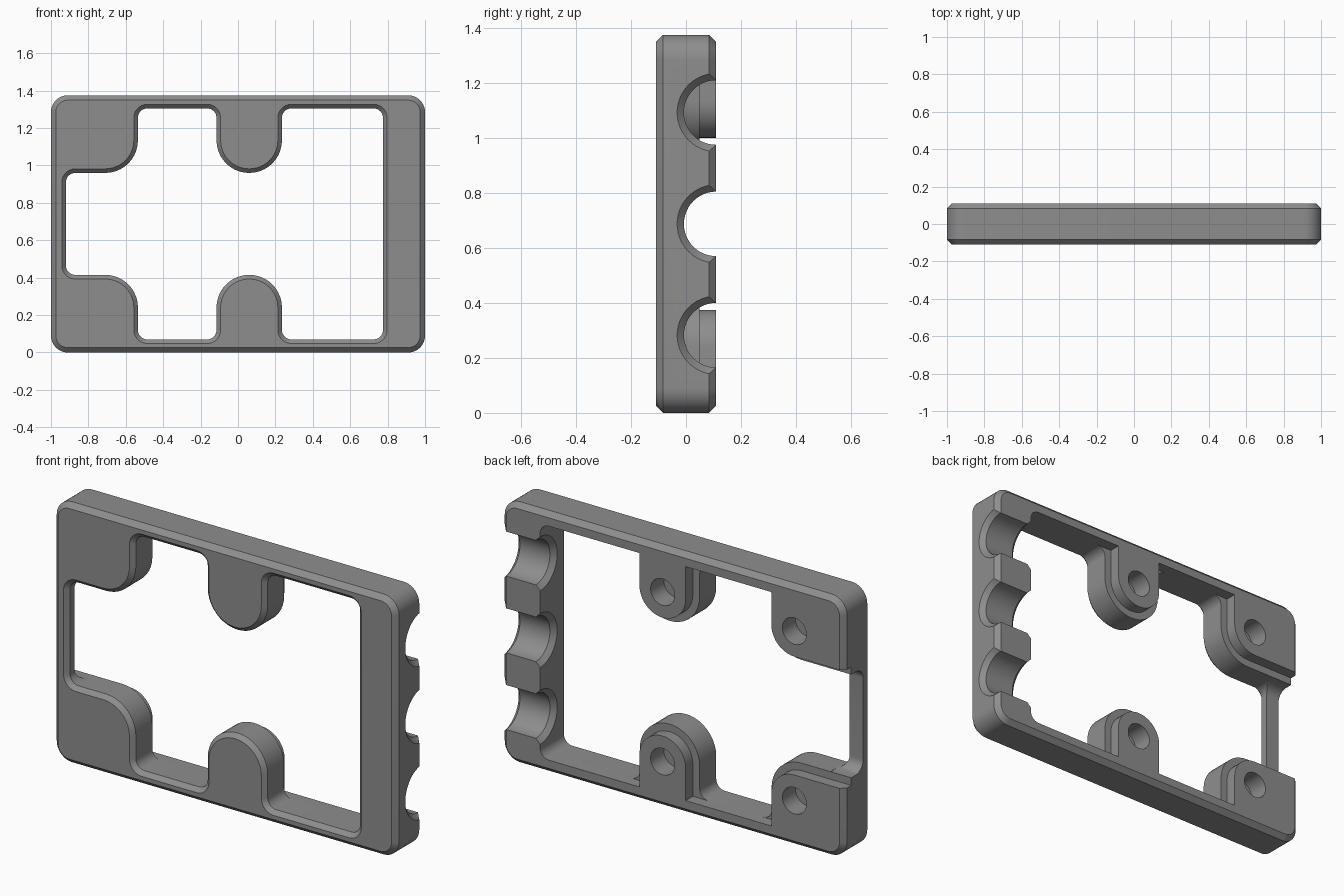
import bpy, bmesh, math
from mathutils import Vector

if "Cube" in bpy.data.objects:
    bpy.data.objects.remove(bpy.data.objects["Cube"])

H = 1.375          # frame height
T = 0.11           # half thickness
CH = 0.026         # edge chamfer

grey = bpy.data.materials.new("mid grey")
grey.diffuse_color = (0.27, 0.27, 0.27, 1)
grey.use_nodes = True
grey.node_tree.nodes["Principled BSDF"].inputs["Base Color"].default_value = grey.diffuse_color


def fillet(corners, seg=10):
    """Round each (x, z, radius) corner of a closed polygon."""
    out, n = [], len(corners)
    for i, (x, z, r) in enumerate(corners):
        p = Vector((x, z))
        a = (Vector(corners[i - 1][:2]) - p).normalized()
        b = (Vector(corners[(i + 1) % n][:2]) - p).normalized()
        if r <= 0:
            out.append(p)
            continue
        c = p + (a + b) * r          # right-angled corners only
        for k in range(seg + 1):
            t = k / seg * math.pi / 2
            out.append(c - b * r * math.cos(t) - a * r * math.sin(t))
    return out


def loft(name, rings):
    """Closed solid through matching rings of 3D points."""
    bm = bmesh.new()
    loops = [[bm.verts.new(p) for p in ring] for ring in rings]
    n = len(loops[0])
    for l0, l1 in zip(loops, loops[1:]):
        for i in range(n):
            j = (i + 1) % n
            bm.faces.new((l0[i], l0[j], l1[j], l1[i]))
    bm.faces.new(loops[0])
    bm.faces.new(loops[-1])
    bmesh.ops.recalc_face_normals(bm, faces=bm.faces)
    me = bpy.data.meshes.new(name)
    bm.to_mesh(me)
    bm.free()
    me.materials.append(grey)
    ob = bpy.data.objects.new(name, me)
    bpy.context.collection.objects.link(ob)
    return ob


def at_y(points, y):
    return [(p.x, y, p.y) for p in points]


def outer(d):
    r = 0.09 - d
    return fillet([(-1 + d, d, r), (1 - d, d, r), (1 - d, H - d, r), (-1 + d, H - d, r)])


def window(d, post=0.0, left=-0.92, base_r=0.05):
    """Opening outline grown by d; post shrinks the lugs only."""
    g = d + post
    r, R = base_r + d if base_r else 0, 0.1745 - g
    rr = 0.05 + d
    lo, tip = 0.07 - d, 0.415 - g
    x0, x1, x2 = -0.535 - g, -0.115 + g, 0.235 - g
    low = [(left - d, tip, r), (x0, tip, R), (x0, lo, r), (x1, lo, r),
           (x1, tip, R), (x2, tip, R), (x2, lo, r), (0.775 + d, lo, rr)]
    return fillet(low + [(x, H - z, q) for x, z, q in reversed(low)])


def circle(x, y, z, r, axis, n=48):
    a = [2 * math.pi * k / n for k in range(n)]
    if axis == 'x':
        return [(x, y + r * math.cos(t), z + r * math.sin(t)) for t in a]
    return [(x + r * math.cos(t), y, z + r * math.sin(t)) for t in a]


# Chamfered outer block
frame = loft("frame", [at_y(outer(CH), -T), at_y(outer(0), -T + CH),
                       at_y(outer(0), T - CH), at_y(outer(CH), T)])

cutters = []
# Main opening with chamfered front edge
cutters.append(loft("opening_cutter", [at_y(window(0.022), -T - 0.05), at_y(window(0.022), -T),
                                       at_y(window(0), -T + 0.022), at_y(window(0), 0.3)]))
# Rear step around the lugs, open through the left side
cutters.append(loft("rear_step_cutter", [at_y(window(0, 0.04, -1.2, 0), y) for y in (0.05, 0.32)]))
# Notch behind the thin left bar, with rounded ends
notch = fillet([(-0.05, 0.415, 0.06), (0.35, 0.415, 0), (0.35, H - 0.415, 0), (-0.05, H - 0.415, 0.06)])
cutters.append(loft("left_notch_cutter", [[(x, p.x, p.y) for p in notch] for x in (-1.15, -0.88)]))
# Half-round cable channels with flared ends on the right bar
for z in (H / 2 - 0.405, H / 2, H / 2 + 0.405):
    prof = [(0.76, 0.1575), (0.80, 0.1175), (0.975, 0.1175), (1.03, 0.1725)]
    cutters.append(loft("channel_cutter", [circle(x, T, z, r, 'x') for x, r in prof]))
# Blind holes in the lugs
for x in (-0.71, 0.06):
    for z in (0.24, H - 0.24):
        cutters.append(loft("hole_cutter", [circle(x, y, z, 0.07, 'y') for y in (0.0, 0.2)]))

for c in cutters:
    c.hide_render = True
    m = frame.modifiers.new(c.name, 'BOOLEAN')
    m.operation = 'DIFFERENCE'
    m.solver = 'EXACT'
    m.object = c

# Bake the cuts and remove the helpers
bpy.context.view_layer.objects.active = frame
frame.select_set(True)
for m in list(frame.modifiers):
    bpy.ops.object.modifier_apply(modifier=m.name)
for c in cutters:
    bpy.data.objects.remove(c, do_unlink=True)
bpy.ops.object.select_all(action='DESELECT')
frame.select_set(True)
bpy.ops.object.shade_smooth_by_angle(angle=math.radians(30))
